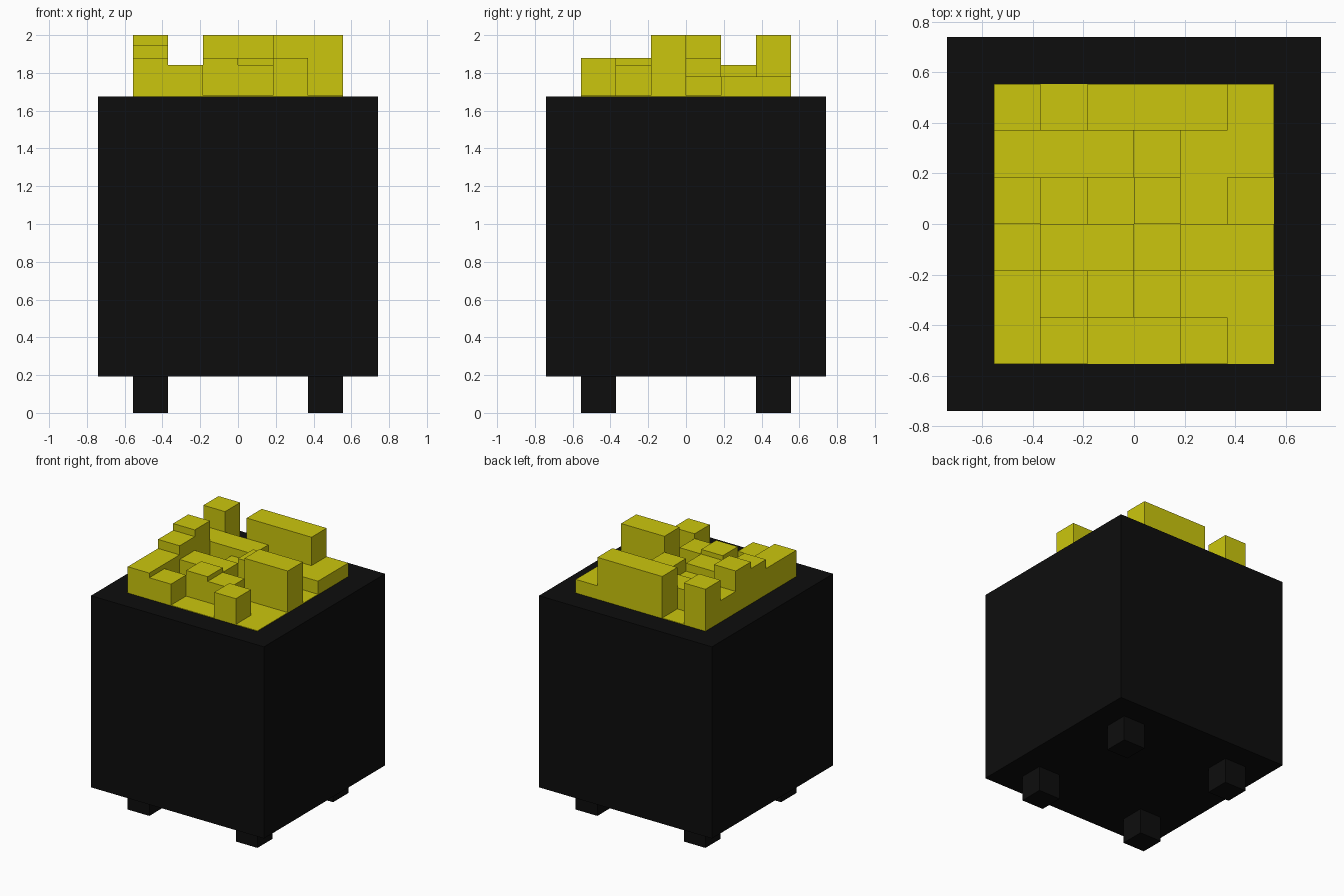
import bpy, bmesh

if "Cube" in bpy.data.objects:
    bpy.data.objects.remove(bpy.data.objects["Cube"])


def material(name, rgb):
    m = bpy.data.materials.new(name)
    m.diffuse_color = (*rgb, 1)
    m.use_nodes = True
    m.node_tree.nodes["Principled BSDF"].inputs["Base Color"].default_value = m.diffuse_color
    return m


BLACK = material("black", (0.004, 0.004, 0.004))
YELLOW = material("yellow", (0.60, 0.565, 0.004))


def box(name, lo, hi, mat):
    me = bpy.data.meshes.new(name)
    bm = bmesh.new()
    bmesh.ops.create_cube(bm, size=1)
    for v in bm.verts:
        v.co = [(lo[k] + hi[k]) / 2 + v.co[k] * (hi[k] - lo[k]) for k in range(3)]
    bm.to_mesh(me)
    bm.free()
    me.materials.append(mat)
    ob = bpy.data.objects.new(name, me)
    bpy.context.collection.objects.link(ob)
    return ob


U = 0.185      # grid unit
TOP = 1.675    # top of the planter box

# Main box
box("box_body", (-4 * U, -4 * U, 0.193), (4 * U, 4 * U, TOP), BLACK)

# Four corner feet
for sx in (0, 1):
    for sy in (0, 1):
        x, y = -3 * U + sx * 5 * U, -3 * U + sy * 5 * U
        box("foot", (x, y, 0), (x + U, y + U, 0.193), BLACK)

# Yellow block cluster: one height per cell, rows run front to back
L, A, B, C, D, H = 1.679, 1.78, 1.842, 1.878, 1.948, 2.0
ROWS = [
    (C, B, L, L, C, L),
    (C, L, C, B, L, L),
    (D, B, B, L, H, H),
    (H, L, A, C, A, L),
    (B, B, B, L, A, A),
    (H, L, H, H, H, A),
]

# Shared-wall height field, so neighbouring columns leave no hidden faces
bm = bmesh.new()


def height(i, j):
    return ROWS[j][i] if 0 <= i < 6 and 0 <= j < 6 else TOP


def quad(*pts):
    bm.faces.new([bm.verts.new(p) for p in pts])


for j in range(6):
    for i in range(6):
        h = ROWS[j][i]
        x0, y0 = (i - 3) * U, (j - 3) * U
        x1, y1 = x0 + U, y0 + U
        quad((x0, y0, h), (x1, y0, h), (x1, y1, h), (x0, y1, h))
        walls = (((0, -1), (x0, y0), (x1, y0)), ((1, 0), (x1, y0), (x1, y1)),
                 ((0, 1), (x1, y1), (x0, y1)), ((-1, 0), (x0, y1), (x0, y0)))
        for (di, dj), p, q in walls:
            n = height(i + di, j + dj)
            if n < h:
                quad((*p, n), (*q, n), (*q, h), (*p, h))
me = bpy.data.meshes.new("block_cluster")
bmesh.ops.remove_doubles(bm, verts=bm.verts, dist=0.0005)
bm.to_mesh(me)
bm.free()
me.materials.append(YELLOW)
bpy.context.collection.objects.link(bpy.data.objects.new("block_cluster", me))
